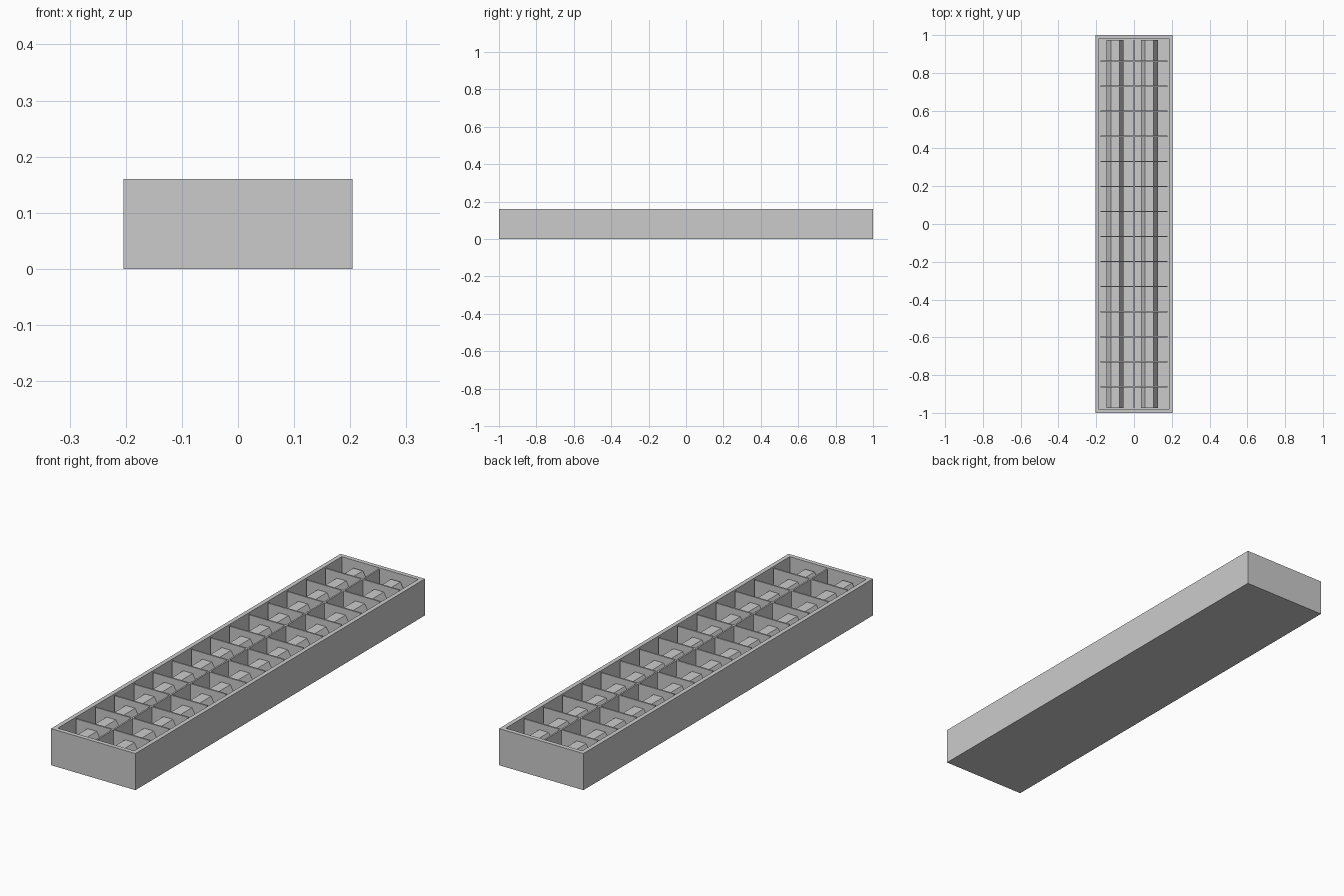
import bpy, bmesh
from math import pi
from mathutils import Matrix

if "Cube" in bpy.data.objects:
    bpy.data.objects.remove(bpy.data.objects["Cube"])

W, L, H = 0.408, 2.0, 0.16
RIM, FLOOR = 0.027, 0.02
IW, IL = W - 2 * RIM, L - 2 * RIM


def finish(bm, name):
    bmesh.ops.recalc_face_normals(bm, faces=bm.faces)
    me = bpy.data.meshes.new(name)
    bm.to_mesh(me)
    bm.free()
    ob = bpy.data.objects.new(name, me)
    bpy.context.collection.objects.link(ob)
    return ob


def box(name, size, loc):
    bm = bmesh.new()
    bmesh.ops.create_cube(bm, size=1, matrix=Matrix.Translation(loc) @ Matrix.Diagonal((*size, 1)))
    return finish(bm, name)


# Open tray housing: inset the top and push it down to the floor
bm = bmesh.new()
bmesh.ops.create_cube(bm, size=1, matrix=Matrix.Translation((0, 0, H / 2)) @ Matrix.Diagonal((W, L, H, 1)))
top = max(bm.faces, key=lambda f: f.calc_center_median().z)
bmesh.ops.inset_region(bm, faces=[top], thickness=RIM)
well = bmesh.ops.extrude_face_region(bm, geom=[top])
verts = [v for v in well["geom"] if isinstance(v, bmesh.types.BMVert)]
bmesh.ops.translate(bm, verts=verts, vec=(0, 0, FLOOR - H))
if top.is_valid:
    bmesh.ops.delete(bm, geom=[top], context='FACES_ONLY')
finish(bm, "housing")

# Louvre grid: one long divider and fourteen cross blades
DH = H - FLOOR - 0.002
DZ = FLOOR + DH / 2
box("long_divider", (0.007, IL, DH), (0, 0, DZ))
for i in range(14):
    box(f"cross_blade_{i + 1}", (IW, 0.007, DH), (0, (i - 6.5) * 0.1325, DZ))

# Two six-sided lamp tubes running the full length
for name, x in (("left_tube", -0.1), ("right_tube", 0.082)):
    bm = bmesh.new()
    bmesh.ops.create_cone(bm, cap_ends=True, segments=6, radius1=0.045, radius2=0.045, depth=IL)
    # put a flat side on top
    flat = Matrix.Rotation(pi / 2, 4, 'X') @ Matrix.Rotation(pi / 6, 4, 'Z')
    v = max(abs(v.co.x) for v in bm.verts)
    if v > 0.044:
        flat = Matrix.Rotation(pi / 2, 4, 'X')
    bmesh.ops.transform(bm, matrix=Matrix.Translation((x, 0, 0.091)) @ flat, verts=bm.verts)
    finish(bm, name)
